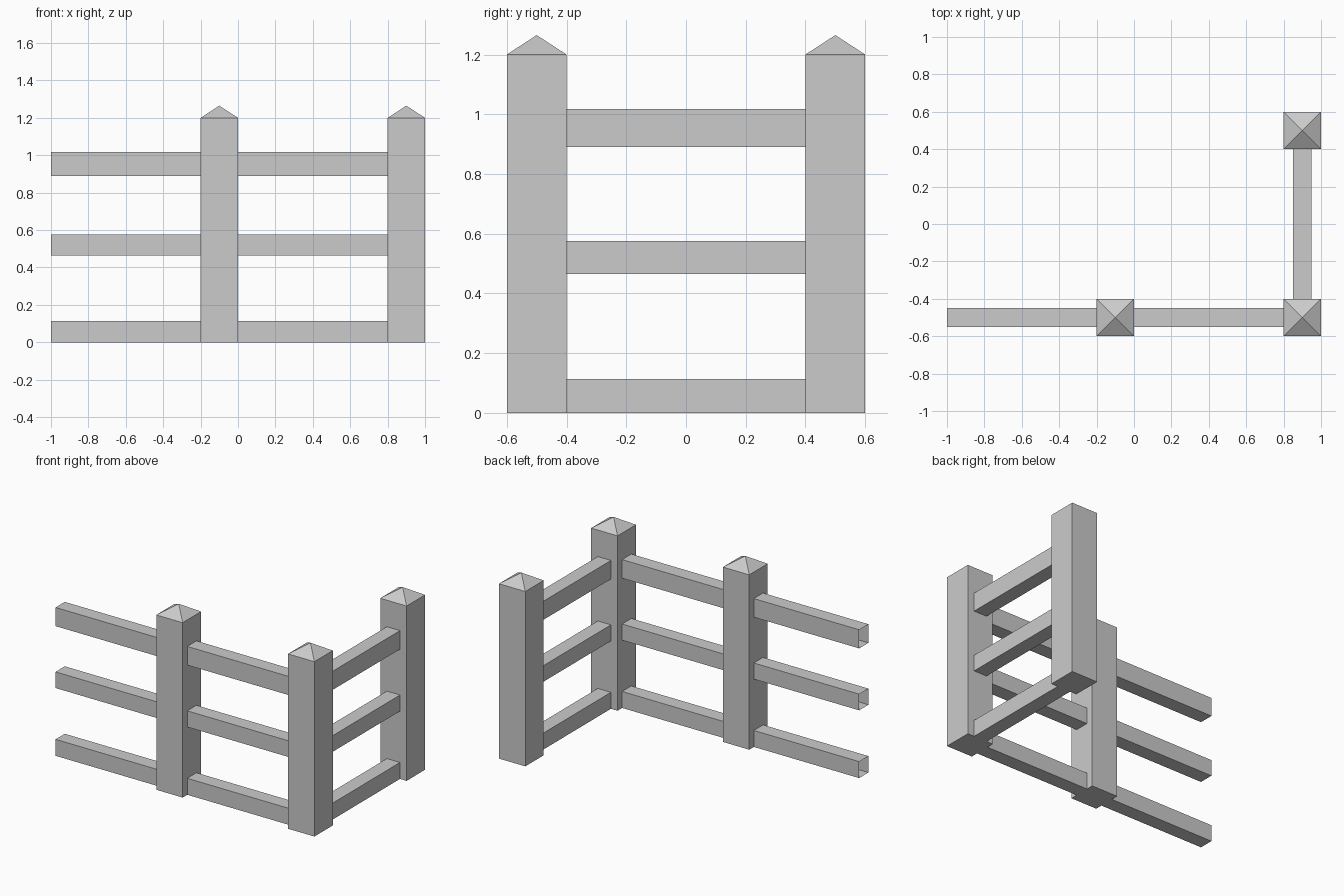
import bpy
import bmesh

cube = bpy.data.objects.get("Cube")
if cube:
    bpy.data.objects.remove(cube, do_unlink=True)

grey = bpy.data.materials.new("stone_grey")
grey.use_nodes = True
grey.diffuse_color = (0.6, 0.6, 0.6, 1)
grey.node_tree.nodes["Principled BSDF"].inputs["Base Color"].default_value = (0.6, 0.6, 0.6, 1)

POST = 0.2
POST_HEIGHT = 1.2
PEAK = 1.265
RAIL = 0.1


def finish(name, bm):
    bmesh.ops.recalc_face_normals(bm, faces=bm.faces)
    mesh = bpy.data.meshes.new(name)
    bm.to_mesh(mesh)
    bm.free()
    mesh.materials.append(grey)
    bpy.context.collection.objects.link(bpy.data.objects.new(name, mesh))


def box(low, high):
    bm = bmesh.new()
    bmesh.ops.create_cube(bm, size=1)
    for v in bm.verts:
        v.co = [(a + b) / 2 + c * (b - a) for a, b, c in zip(low, high, v.co)]
    return bm


# Square post whose top face is poked into a low pyramid cap
def post(name, x, y):
    h = POST / 2
    bm = box((x - h, y - h, 0), (x + h, y + h, POST_HEIGHT))
    bm.normal_update()
    top = [f for f in bm.faces if f.normal.z > 0.9]
    for v in bmesh.ops.poke(bm, faces=top)["verts"]:
        v.co.z = PEAK
    finish(name, bm)


# Hollow rail with open ends, running along x (axis 0) or y (axis 1)
def rail(name, axis, start, end, offset, bottom, top):
    low, high = [0, 0, bottom], [0, 0, top]
    low[axis], high[axis] = start, end
    low[1 - axis], high[1 - axis] = offset - RAIL / 2, offset + RAIL / 2
    bm = box(low, high)
    bm.normal_update()
    ends = [f for f in bm.faces if abs(f.normal[axis]) > 0.9]
    bmesh.ops.delete(bm, geom=ends, context="FACES_ONLY")
    finish(name, bm)


post("middle_post", -0.1, -0.5)
post("corner_post", 0.9, -0.5)
post("back_post", 0.9, 0.5)

# Three rail heights on every span
levels = {"lower": (0, 0.113), "middle": (0.465, 0.576), "upper": (0.89, 1.018)}
for level, (bottom, top) in levels.items():
    rail(level + "_end_rail", 0, -1, -0.2, -0.5, bottom, top)
    rail(level + "_front_rail", 0, 0, 0.8, -0.5, bottom, top)
    rail(level + "_side_rail", 1, -0.4, 0.4, 0.9, bottom, top)
